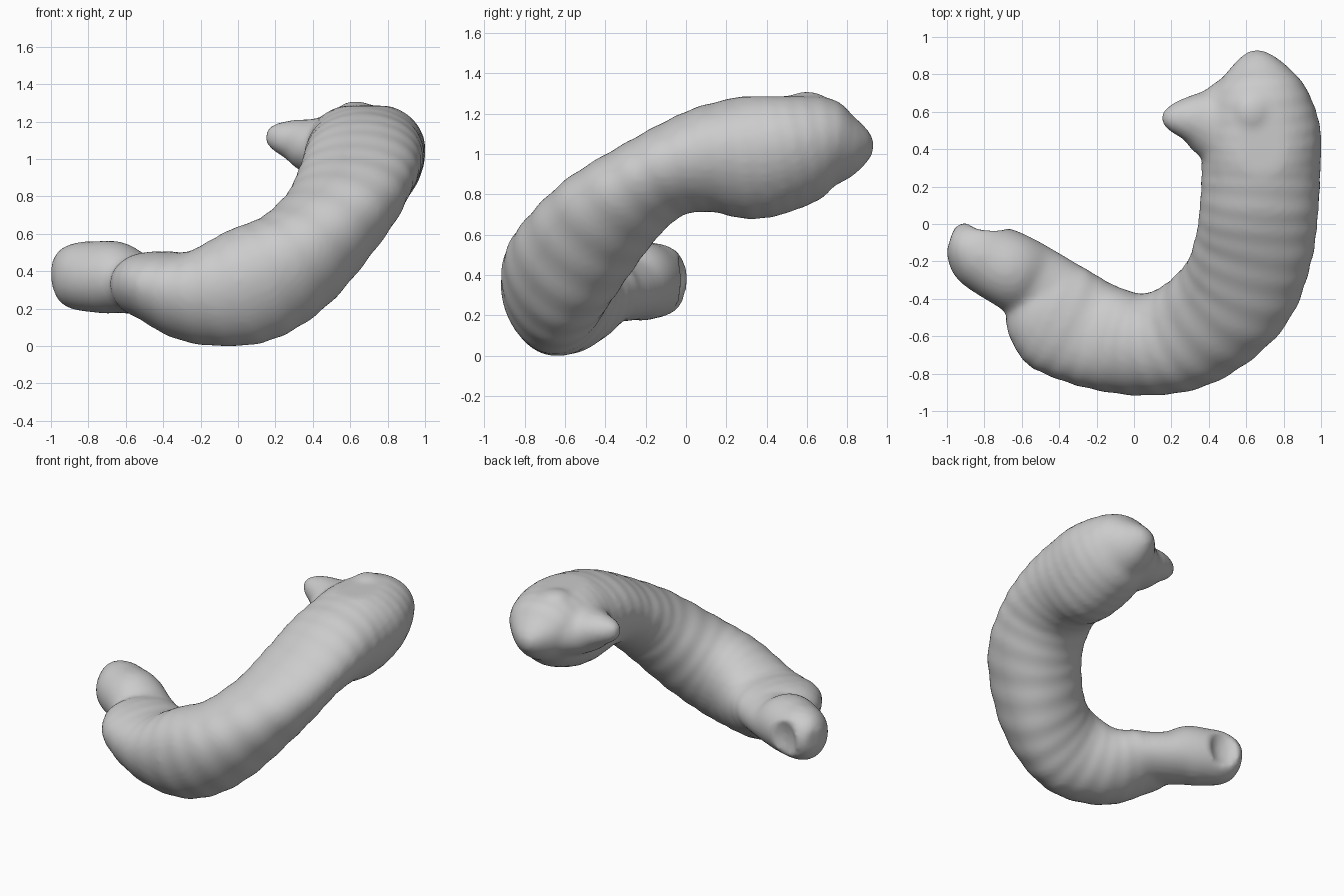
import bpy, bmesh, math
from mathutils import Vector, Matrix

if "Cube" in bpy.data.objects:
    bpy.data.objects.remove(bpy.data.objects["Cube"])

# Spine stations: x, y, z, sideways radius, upward radius
BODY = [(-0.63, -0.385, 0.35, 0.09, 0.08), (-0.565, -0.425, 0.335, 0.21, 0.155),
        (-0.44, -0.485, 0.315, 0.295, 0.195), (-0.22, -0.59, 0.265, 0.285, 0.255),
        (0.05, -0.645, 0.32, 0.27, 0.315), (0.31, -0.58, 0.455, 0.29, 0.295),
        (0.545, -0.375, 0.705, 0.31, 0.255), (0.64, -0.13, 0.89, 0.315, 0.225),
        (0.67, 0.10, 0.97, 0.315, 0.265), (0.68, 0.32, 0.985, 0.315, 0.31),
        (0.68, 0.50, 1.015, 0.315, 0.295), (0.67, 0.68, 1.045, 0.265, 0.245),
        (0.66, 0.80, 1.04, 0.185, 0.17), (0.65, 0.89, 1.04, 0.095, 0.09),
        (0.645, 0.93, 1.04, 0.03, 0.03)]
TAIL = [(-0.985, -0.09, 0.38, 0.07, 0.08), (-0.94, -0.105, 0.38, 0.125, 0.145),
        (-0.865, -0.14, 0.375, 0.175, 0.18), (-0.77, -0.19, 0.37, 0.195, 0.19),
        (-0.66, -0.245, 0.365, 0.205, 0.195), (-0.55, -0.31, 0.335, 0.21, 0.165),
        (-0.40, -0.41, 0.32, 0.22, 0.16)]
BEAK = [(0.15, 0.57, 1.13, 0.03, 0.035), (0.20, 0.567, 1.12, 0.075, 0.075),
        (0.30, 0.562, 1.10, 0.13, 0.115), (0.40, 0.545, 1.07, 0.20, 0.155),
        (0.54, 0.54, 1.05, 0.28, 0.20)]


def spline(pts, steps):
    """Catmull-Rom samples through the stations."""
    out = []
    for i in range(len(pts) - 1):
        a, b, c, d = (Vector(pts[max(0, min(len(pts) - 1, i + k))]) for k in (-1, 0, 1, 2))
        for s in range(steps):
            t = s / steps
            out.append(0.5 * (2 * b + (c - a) * t + (2 * a - 5 * b + 4 * c - d) * t * t
                              + (3 * b - a - 3 * c + d) * t ** 3))
    return out + [Vector(pts[-1])]


def tube(bm, pts, ripple=0.0, egg=0.0, steps=10, sides=40):
    """Closed loft of oval rings, narrower below (egg), with faint wrinkles."""
    path = spline(pts, steps)
    pos = [Vector(p[:3]) for p in path]
    rings = []
    for i, p in enumerate(path):
        t = (pos[min(i + 1, len(pos) - 1)] - pos[max(i - 1, 0)]).normalized()
        side = t.cross(Vector((0, 0, 1))).normalized()
        up = side.cross(t)
        k = 1 + ripple * math.sin(i * 1.5)
        ring = []
        for j in range(sides):
            a = 2 * math.pi * j / sides
            w = math.cos(a) * (1 + egg * math.sin(a))
            co = pos[i] + side * p[3] * k * w + up * p[4] * k * math.sin(a)
            co.z = max(0.0, min(1.285, co.z))      # flattened crown and foot
            ring.append(bm.verts.new(co))
        rings.append(ring)
    for r, q in zip(rings, rings[1:]):
        for j in range(sides):
            bm.faces.new((r[j], r[(j + 1) % sides], q[(j + 1) % sides], q[j]))
    bm.faces.new(rings[0][::-1])
    bm.faces.new(rings[-1])


# Body, tail segment, beak and head bump, fused into one skin
bm = bmesh.new()
tube(bm, BODY, ripple=0.012, egg=0.14)
tube(bm, TAIL)
tube(bm, BEAK)
bmesh.ops.create_uvsphere(bm, u_segments=24, v_segments=12, radius=1,
                          matrix=Matrix.Translation((0.63, 0.60, 1.255)) @ Matrix.Diagonal((0.1, 0.1, 0.055, 1)))
bmesh.ops.recalc_face_normals(bm, faces=bm.faces)
mesh = bpy.data.meshes.new("curved_body")
bm.to_mesh(mesh)
bm.free()
body = bpy.data.objects.new("curved_body", mesh)
bpy.context.collection.objects.link(body)

# Hollow in the end of the tail
bpy.ops.mesh.primitive_uv_sphere_add(segments=32, ring_count=16, location=(-0.785, 0.03, 0.36))
hollow = bpy.context.object
hollow.name, hollow.scale = "tail_hollow_cutter", (0.12, 0.085, 0.19)
hollow.rotation_euler = (0, 0, math.radians(-10))
hollow.hide_render = True
hollow.hide_set(True)

rm = body.modifiers.new("fuse", 'REMESH')
rm.mode, rm.voxel_size = 'VOXEL', 0.018
cut = body.modifiers.new("hollow", 'BOOLEAN')
cut.operation, cut.object = 'DIFFERENCE', hollow
again = body.modifiers.new("even", 'REMESH')
again.mode, again.voxel_size = 'VOXEL', 0.018
again.use_smooth_shade = True
sm = body.modifiers.new("soften", 'SMOOTH')
sm.factor, sm.iterations = 0.5, 8
